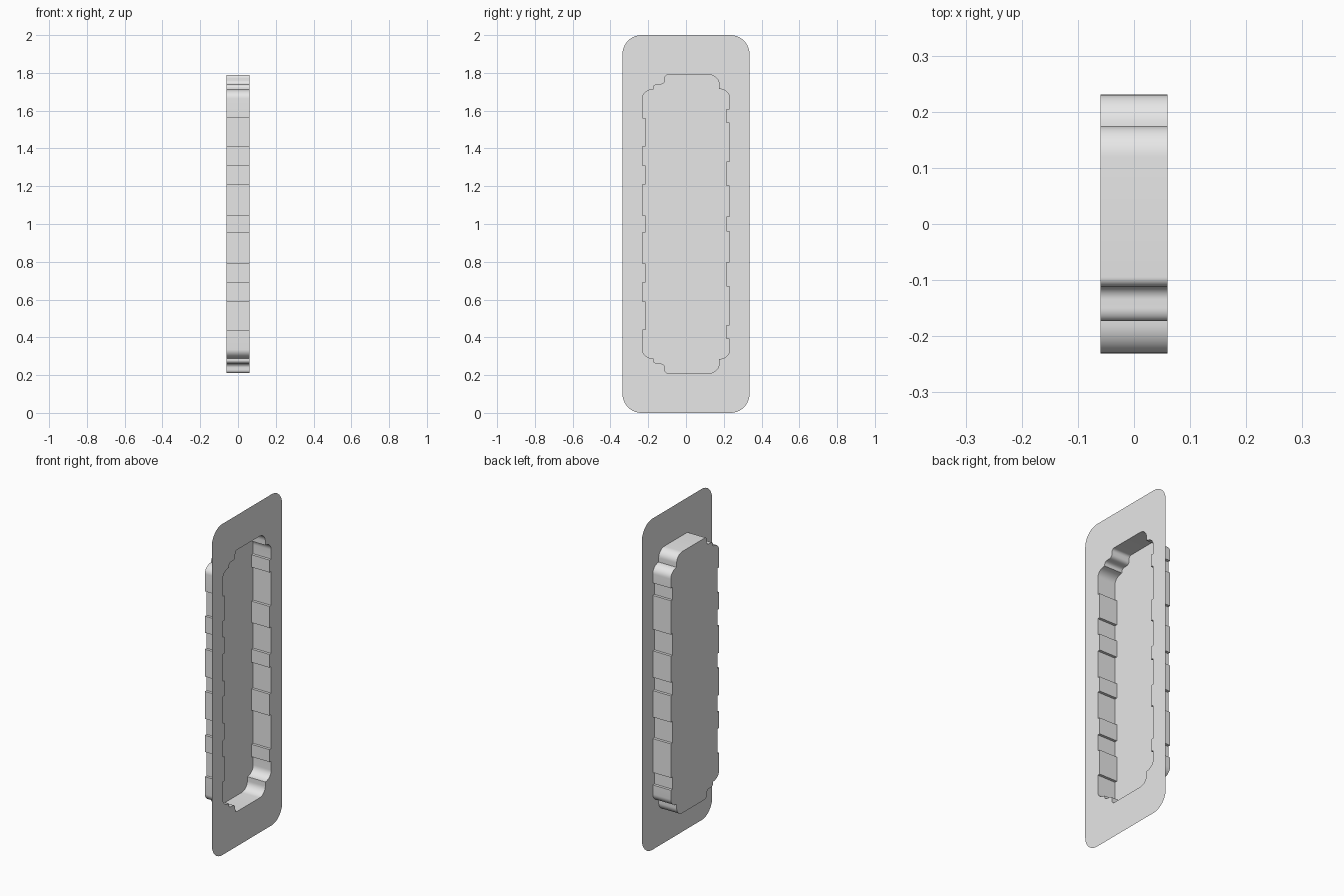
import bpy, bmesh, math
from mathutils import Vector

cube = bpy.data.objects.get("Cube")
if cube:
    bpy.data.objects.remove(cube, do_unlink=True)

grey = bpy.data.materials.new("light_grey")
grey.use_nodes = True
colour = (0.8, 0.8, 0.8, 1)
grey.diffuse_color = colour
grey.node_tree.nodes["Principled BSDF"].inputs["Base Color"].default_value = colour

FRONT, BACK = 0.06, -0.06      # plate plane and tray floor plane
OUT, IN = 0.231, 0.215         # ridge and groove positions on the tray sides


def arc(a, b, corner, n=10):
    """Quarter ellipse from a to b, rounding the given corner."""
    a, b, corner = Vector(a), Vector(b), Vector(corner)
    c = a + b - corner
    return [c + (a - c) * math.cos(t) + (b - c) * math.sin(t)
            for t in (math.pi / 2 * i / n for i in range(n + 1))]


def ridges(side, heights):
    """Stepped side, rising from the middle groove to the top ridge."""
    points, level, other = [], IN, OUT
    for z in heights:
        points += [Vector((side * level, z)), Vector((side * other, z))]
        level, other = other, level
    return points


def mirrored(half):
    """Close an upper half outline with its reflection about z = 1."""
    return half + [Vector((p.x, 2 - p.y)) for p in reversed(half)]


def ring(bm, outline, x):
    verts = [bm.verts.new((x, p.x, p.y)) for p in outline]
    edges = [bm.edges.new((v, verts[i - 1])) for i, v in enumerate(verts)]
    return verts, edges


def finish(bm, name):
    mesh = bpy.data.meshes.new(name)
    bm.to_mesh(mesh)
    bm.free()
    mesh.materials.append(grey)
    obj = bpy.data.objects.new(name, mesh)
    bpy.context.collection.objects.link(obj)
    bpy.ops.object.select_all(action='DESELECT')
    obj.select_set(True)
    bpy.context.view_layer.objects.active = obj
    bpy.ops.object.shade_smooth_by_angle(angle=math.radians(30))


# Tray outline in (y, z): stepped sides, asymmetric shoulders
tray_half = ridges(-1, (1.045, 1.21, 1.31, 1.41, 1.56))
tray_half += arc((-OUT, 1.665), (-0.173, 1.712), (-OUT, 1.712))
tray_half += arc((-0.173, 1.722), (-0.15, 1.739), (-0.173, 1.739))
tray_half += arc((-0.135, 1.739), (-0.112, 1.76), (-0.112, 1.739))
tray_half += arc((-0.112, 1.772), (-0.095, 1.79), (-0.112, 1.79))
tray_half += arc((0.12, 1.79), (0.175, 1.74), (0.175, 1.79))
tray_half += arc((0.175, 1.715), (OUT, 1.665), (OUT, 1.715))
tray_half += reversed(ridges(1, (1.04, 1.2, 1.33, 1.535, 1.61)))
tray_outline = mirrored(tray_half)

# Rounded plate outline
W, R = 0.336, 0.1
plate_half = arc((-W, 2 - R), (R - W, 2), (-W, 2)) + arc((W - R, 2), (W, 2 - R), (W, 2))
plate_outline = mirrored(plate_half)

# Thin flange plate with the tray opening
bm = bmesh.new()
edges = ring(bm, plate_outline, FRONT)[1] + ring(bm, tray_outline, FRONT)[1]
bmesh.ops.triangle_fill(bm, edges=edges, use_beauty=True, normal=(1, 0, 0))
for f in bm.faces:
    f.normal_update()
    if f.normal.x < 0:
        f.normal_flip()
finish(bm, "flange_plate")

# Tray wall
bm = bmesh.new()
front = ring(bm, tray_outline, FRONT)[0]
back = ring(bm, tray_outline, BACK)[0]
for i in range(len(front)):
    bm.faces.new((front[i - 1], front[i], back[i], back[i - 1]))
bmesh.ops.recalc_face_normals(bm, faces=bm.faces)
finish(bm, "tray_wall")

# Tray floor
bm = bmesh.new()
edges = ring(bm, tray_outline, BACK)[1]
bmesh.ops.triangle_fill(bm, edges=edges, use_beauty=True, normal=(-1, 0, 0))
for f in bm.faces:
    f.normal_update()
    if f.normal.x > 0:
        f.normal_flip()
finish(bm, "tray_floor")
